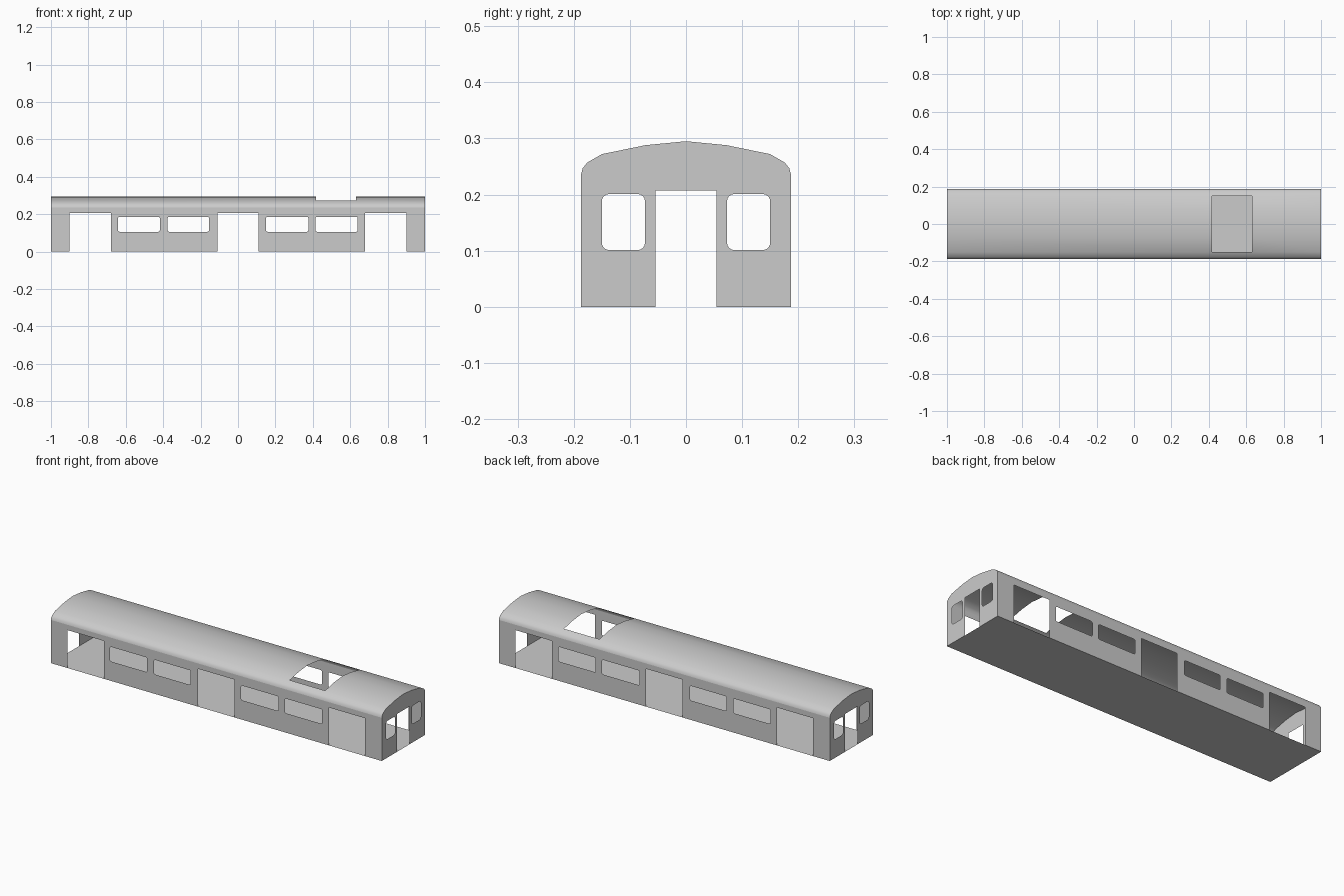
import bpy
import bmesh
from math import cos, sin, pi
from mathutils import Vector

cube = bpy.data.objects.get("Cube")
if cube:
    bpy.data.objects.remove(cube, do_unlink=True)

HALF_L, HALF_W, EAVE = 1.0, 0.187, 0.236
DOOR_TOP = 0.207

grey = bpy.data.materials.new("plain grey")
grey.use_nodes = True
colour = (0.6, 0.6, 0.6, 1)
grey.diffuse_color = colour
grey.node_tree.nodes["Principled BSDF"].inputs["Base Color"].default_value = colour


def make_object(name, bm):
    mesh = bpy.data.meshes.new(name)
    bm.to_mesh(mesh)
    bm.free()
    mesh.materials.append(grey)
    obj = bpy.data.objects.new(name, mesh)
    bpy.context.collection.objects.link(obj)
    return obj


def rounded_rect(u0, u1, v0, v1, r, steps=4):
    """Loop of a rectangle with rounded corners."""
    corners = [(u1 - r, v1 - r), (u0 + r, v1 - r), (u0 + r, v0 + r), (u1 - r, v0 + r)]
    return [(cu + r * cos((q + s / steps) * pi / 2), cv + r * sin((q + s / steps) * pi / 2))
            for q, (cu, cv) in enumerate(corners) for s in range(steps + 1)]


def bottom_with_doors(half, doors):
    """Bottom edge from left to right, notched by door openings."""
    points = [(-half, 0)]
    for a, b in doors:
        points += [(a, 0), (a, DOOR_TOP), (b, DOOR_TOP), (b, 0)]
    return points + [(half, 0)]


def panel(name, loops, place, outward):
    """Flat sheet filled between an outline and its window loops."""
    bm = bmesh.new()
    edges = []
    for loop in loops:
        verts = [bm.verts.new(place(u, v)) for u, v in loop]
        edges += [bm.edges.new((verts[i - 1], verts[i])) for i in range(len(verts))]
    bmesh.ops.triangle_fill(bm, use_beauty=True, edges=edges, normal=outward)
    bm.normal_update()
    for face in bm.faces:
        if face.normal.dot(outward) < 0:
            face.normal_flip()
    return make_object(name, bm)


# Roof cross-section, mirrored about the centre line
half_arc = [(HALF_W, EAVE), (0.184, 0.247), (0.176, 0.257), (0.15, 0.272), (0.072, 0.288)]
arc = half_arc + [(0, 0.295)] + [(-y, z) for y, z in reversed(half_arc)]

# Side walls with three doorways and four windows
side_doors = [(-0.9, -0.68), (-0.11, 0.11), (0.68, 0.9)]
side_windows = [(-0.642, -0.418), (-0.376, -0.155), (0.15, 0.376), (0.415, 0.64)]
side_loops = [bottom_with_doors(HALF_L, side_doors) + [(HALF_L, EAVE), (-HALF_L, EAVE)]]
side_loops += [rounded_rect(a, b, 0.106, 0.186, 0.008) for a, b in side_windows]
for name, s in (("front_wall", -1), ("back_wall", 1)):
    panel(name, side_loops, lambda u, v: (u, s * HALF_W, v), Vector((0, s, 0)))

# End walls with a gangway doorway and two windows
end_loops = [bottom_with_doors(HALF_W, [(-0.054, 0.054)]) + arc]
end_loops += [rounded_rect(a, a + 0.077, 0.101, 0.201, 0.013) for a in (-0.15, 0.073)]
for name, s in (("right_end_wall", -1), ("left_end_wall", 1)):
    panel(name, end_loops, lambda u, v: (s * HALF_L, u, v), Vector((s, 0, 0)))

# Floor sheet
floor_loop = [(-HALF_L, -HALF_W), (HALF_L, -HALF_W), (HALF_L, HALF_W), (-HALF_L, HALF_W)]
panel("floor", [floor_loop], lambda u, v: (u, v, 0), Vector((0, 0, -1)))

# Curved roof with a hatch opening over the flatter middle strips
bm = bmesh.new()
stations = [-HALF_L, 0.418, 0.632, HALF_L]
rows = [[bm.verts.new((x, y, z)) for y, z in arc] for x in stations]
for i in range(len(stations) - 1):
    for j in range(len(arc) - 1):
        in_hatch = i == 1 and abs(arc[j][0] + arc[j + 1][0]) / 2 < 0.15
        if not in_hatch:
            bm.faces.new((rows[i][j], rows[i + 1][j], rows[i + 1][j + 1], rows[i][j + 1]))
roof = make_object("roof", bm)
for polygon in roof.data.polygons:
    polygon.use_smooth = True
